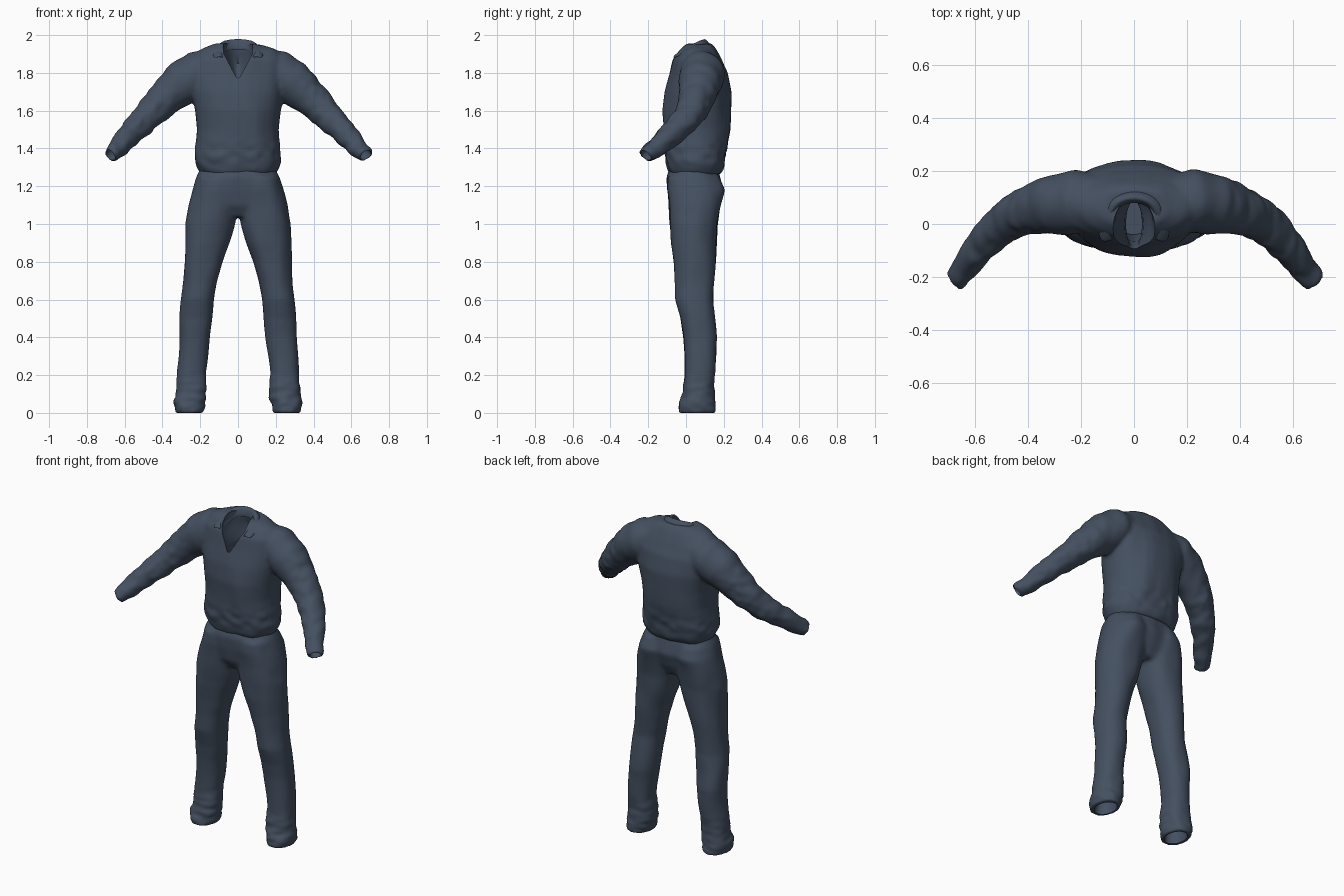
import bpy, bmesh, math
from mathutils import Vector, noise

cube = bpy.data.objects.get("Cube")
if cube:
    bpy.data.objects.remove(cube)

cloth = bpy.data.materials.new("dark slate cloth")
cloth.use_nodes = True
COLOUR = (0.058, 0.08, 0.118, 1)
cloth.diffuse_color = COLOUR
bsdf = next(n for n in cloth.node_tree.nodes if n.type == 'BSDF_PRINCIPLED')
bsdf.inputs["Base Color"].default_value = COLOUR
bsdf.inputs["Roughness"].default_value = 0.9


def loft(bm, stations, power=2.0, level=True, side=1, sides=32):
    """Closed tube through (x, y, z, half width, half depth) stations."""
    rings = []
    points = [Vector((s[0] * side, s[1], s[2])) for s in stations]
    for i, (point, s) in enumerate(zip(points, stations)):
        tangent = points[min(i + 1, len(points) - 1)] - points[max(i - 1, 0)]
        turn = tangent.to_track_quat('Z', 'Y')
        ring = []
        for k in range(sides):
            t = 2 * math.pi * k / sides
            c, n = math.cos(t), math.sin(t)
            offset = Vector((s[3] * math.copysign(abs(c) ** (2 / power), c),
                             s[4] * math.copysign(abs(n) ** (2 / power), n), 0))
            ring.append(bm.verts.new(point + (offset if level else turn @ offset)))
        rings.append(ring)
    for a, b in zip(rings, rings[1:]):
        for k in range(sides):
            j = (k + 1) % sides
            bm.faces.new((a[k], a[j], b[j], b[k]))
    bm.faces.new(rings[0])
    bm.faces.new(rings[-1])


def make_object(name, bm):
    bmesh.ops.recalc_face_normals(bm, faces=bm.faces)
    mesh = bpy.data.meshes.new(name)
    bm.to_mesh(mesh)
    bm.free()
    obj = bpy.data.objects.new(name, mesh)
    bpy.context.scene.collection.objects.link(obj)
    return obj


def bake(obj):
    """Replace the mesh by the result of its modifiers."""
    bpy.context.view_layer.update()
    graph = bpy.context.evaluated_depsgraph_get()
    mesh = bpy.data.meshes.new_from_object(obj.evaluated_get(graph))
    obj.modifiers.clear()
    obj.data = mesh


def finish(obj):
    obj.data.materials.clear()
    obj.data.materials.append(cloth)
    bpy.ops.object.select_all(action='DESELECT')
    obj.select_set(True)
    bpy.context.view_layer.objects.active = obj
    bpy.ops.object.shade_smooth_by_angle(angle=math.radians(55))


def garment(name, body, hollows, folds):
    """Fuse the lofts, add cloth folds, then hollow out the openings."""
    obj = make_object(name, body)
    remesh = obj.modifiers.new("fuse", 'REMESH')
    remesh.mode = 'VOXEL'
    remesh.voxel_size = 0.011
    smooth = obj.modifiers.new("soften", 'SMOOTH')
    smooth.factor = 0.5
    smooth.iterations = 7
    bake(obj)
    moves = [v.normal * folds(v.co) for v in obj.data.vertices]
    for v, move in zip(obj.data.vertices, moves):
        v.co += move
    cutter = make_object(name + "_cutter", hollows)
    cutter.hide_render = True
    cut = obj.modifiers.new("opening", 'BOOLEAN')
    cut.operation = 'DIFFERENCE'
    cut.solver = 'EXACT'
    cut.object = cutter
    bake(obj)
    bpy.data.objects.remove(cutter)
    finish(obj)


# Shirt: bloused torso and two forward-bent sleeves
torso = [(0, .05, 1.262, .195, .135), (0, .05, 1.29, .213, .148),
         (0, .05, 1.33, .228, .158), (0, .05, 1.40, .224, .167),
         (0, .055, 1.50, .217, .177), (0, .055, 1.60, .227, .182),
         (0, .065, 1.70, .245, .177), (0, .07, 1.80, .255, .155),
         (0, .06, 1.87, .245, .13), (0, .06, 1.92, .20, .10),
         (0, .065, 1.955, .125, .07)]
sleeve = [(.12, .09, 1.835, .09, .09), (.21, .085, 1.80, .117, .117),
          (.29, .075, 1.75, .118, .118), (.37, .06, 1.68, .098, .098),
          (.45, .03, 1.60, .083, .083), (.52, -.02, 1.53, .073, .073),
          (.59, -.10, 1.455, .061, .061), (.645, -.175, 1.39, .050, .050),
          (.676, -.212, 1.363, .043, .043)]
neck = [(0, .03, 1.50, .07, .07), (0, .01, 1.70, .05, .075),
        (0, 0, 1.765, .03, .088), (0, 0, 1.80, .035, .11),
        (0, 0, 1.85, .06, .13), (0, -.02, 1.90, .078, .115),
        (0, -.02, 2.05, .08, .12)]
cuff = [(.62, -.142, 1.415, .030, .030), (.70, -.242, 1.342, .033, .033)]

shirt_body, shirt_holes = bmesh.new(), bmesh.new()
loft(shirt_body, torso, power=2.3)
loft(shirt_holes, neck)
for side in (1, -1):
    loft(shirt_body, sleeve, level=False, side=side)
    loft(shirt_holes, cuff, level=False, side=side)


def shirt_folds(p):
    drape = noise.noise(Vector((p.x * 11, p.y * 9, p.z * 3))) * .009
    waist = max(0, 1 - abs(p.z - 1.36) / .12)
    crumple = noise.noise(Vector((p.x * 16, p.y * 16, p.z * 22))) * .009
    arm = min(1, max(0, abs(p.x) - .3) * 8)
    creases = noise.noise(Vector((p.x * 22, p.y * 10, p.z * 22))) * .008
    return (1 - arm) * (drape + waist * crumple) + arm * creases


garment("shirt", shirt_body, shirt_holes, shirt_folds)

# Trousers: seat block and two legs with gathered hems
seat = [(0, .045, 1.31, .185, .12), (0, .04, 1.25, .215, .14),
        (0, .05, 1.18, .233, .148), (0, .045, 1.10, .245, .128),
        (0, .045, 1.035, .12, .09)]
leg = [(.11, .04, 1.25, .105, .135), (.118, .052, 1.18, .118, .153),
       (.128, .047, 1.10, .131, .14), (.146, .04, 1.00, .131, .127),
       (.162, .04, .90, .117, .121), (.182, .045, .80, .102, .111),
       (.20, .045, .70, .092, .104), (.214, .043, .60, .087, .10),
       (.222, .062, .50, .085, .089), (.23, .075, .40, .082, .091),
       (.238, .074, .30, .079, .086), (.247, .072, .20, .075, .081),
       (.246, .065, .13, .081, .084), (.25, .065, .09, .083, .087),
       (.258, .06, .05, .081, .098), (.258, .058, 0, .074, .10)]
hem = [(.258, .058, -.05, .058, .08), (.25, .062, .10, .05, .065)]

trouser_body, trouser_holes = bmesh.new(), bmesh.new()
loft(trouser_body, seat, power=2.3)
for side in (1, -1):
    loft(trouser_body, leg, power=2.2, side=side)
    loft(trouser_holes, hem, side=side)


def trouser_folds(p):
    drape = noise.noise(Vector((p.x * 10, p.y * 10, p.z * 5))) * .008
    gather = max(0, 1 - p.z / .25)
    crumple = noise.noise(Vector((p.x * 14, p.y * 14, p.z * 32))) * .014
    return (drape + gather * crumple) * min(1, p.z * 25)


garment("trousers", trouser_body, trouser_holes, trouser_folds)

# Collar: stand, fold line and turned-down leaf, from the back to the front point
half = [((0, .085, 1.92), (0, .10, 1.997), (0, .138, 1.94)),
        ((.055, .07, 1.92), (.066, .08, 1.99), (.098, .105, 1.937)),
        ((.072, .03, 1.89), (.088, .03, 1.965), (.127, .035, 1.92)),
        ((.074, -.02, 1.87), (.09, -.022, 1.93), (.138, -.03, 1.895)),
        ((.072, -.052, 1.85), (.083, -.062, 1.895), (.125, -.075, 1.872))]
strip = [[(-x, y, z) for x, y, z in row] for row in half[:0:-1]] + half
bm = bmesh.new()
rows = [[bm.verts.new(p) for p in row] for row in strip]
for a, b in zip(rows, rows[1:]):
    for k in range(2):
        bm.faces.new((a[k], a[k + 1], b[k + 1], b[k]))
collar = make_object("collar", bm)
thick = collar.modifiers.new("thickness", 'SOLIDIFY')
thick.thickness = 0.014
thick.offset = 0
rounded = collar.modifiers.new("rounding", 'SUBSURF')
rounded.levels = rounded.render_levels = 2
bake(collar)
finish(collar)
